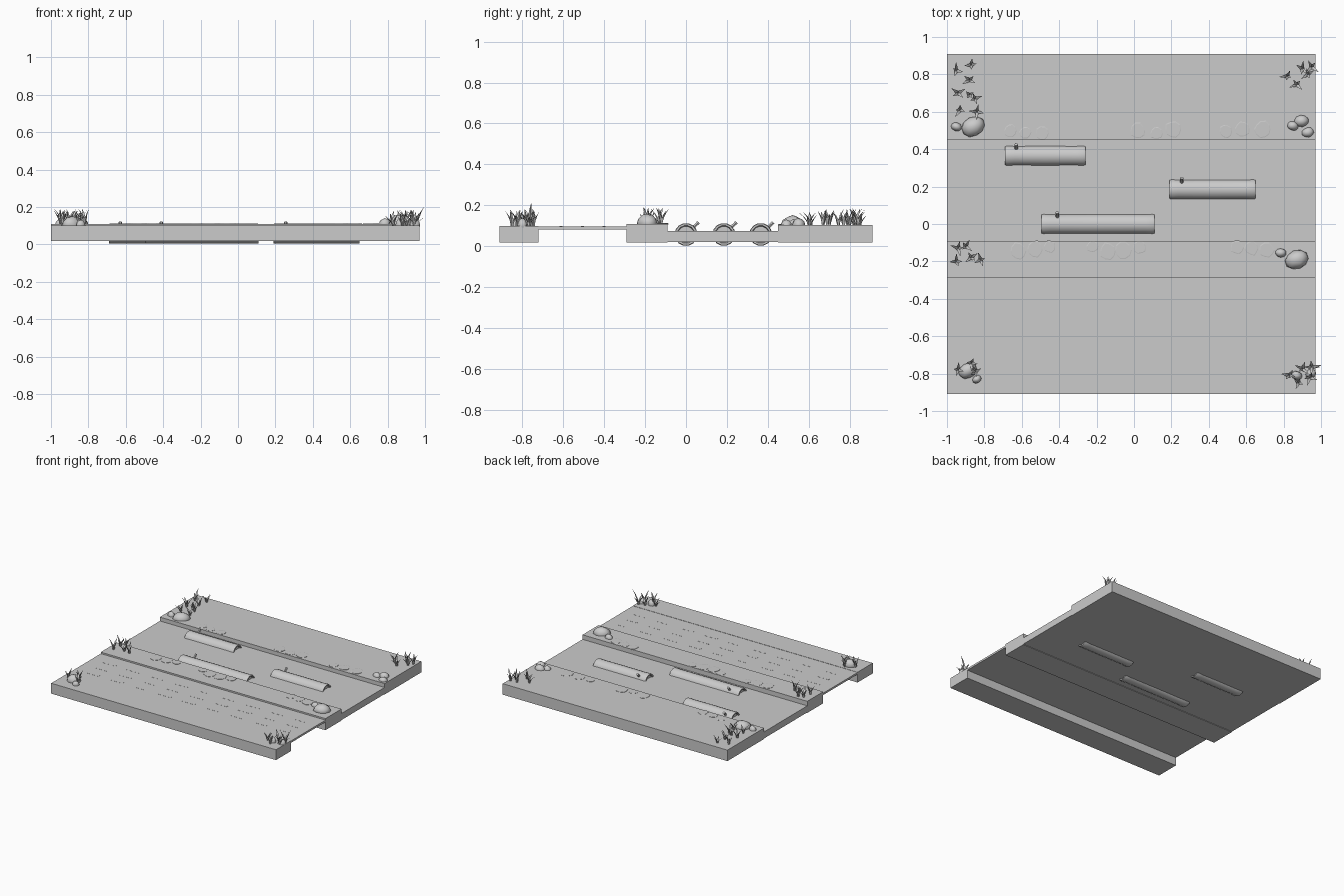
import bpy, bmesh, math, random
from mathutils import Vector

if "Cube" in bpy.data.objects:
    bpy.data.objects.remove(bpy.data.objects["Cube"])

random.seed(4)


def finish(bm, name, smooth=None):
    bmesh.ops.recalc_face_normals(bm, faces=bm.faces)
    me = bpy.data.meshes.new(name)
    bm.to_mesh(me)
    bm.free()
    ob = bpy.data.objects.new(name, me)
    bpy.context.collection.objects.link(ob)
    if smooth:
        bpy.ops.object.select_all(action='DESELECT')
        ob.select_set(True)
        bpy.context.view_layer.objects.active = ob
        bpy.ops.object.shade_smooth_by_angle(angle=math.radians(smooth))
    return ob


def add_box(bm, x0, x1, y0, y1, z0, z1):
    vs = bmesh.ops.create_cube(bm, size=1)['verts']
    for v in vs:
        v.co = Vector(((x0 + x1) / 2 + v.co.x * (x1 - x0),
                       (y0 + y1) / 2 + v.co.y * (y1 - y0),
                       (z0 + z1) / 2 + v.co.z * (z1 - z0)))


def tube(bm, rings):
    """Skin a list of equal-length point rings and cap both ends."""
    loops = [[bm.verts.new(p) for p in r] for r in rings]
    n = len(loops[0])
    for a, b in zip(loops, loops[1:]):
        for i in range(n):
            j = (i + 1) % n
            bm.faces.new((a[i], a[j], b[j], b[i]))
    bm.faces.new(loops[0][::-1])
    bm.faces.new(loops[-1])


# Ground strips: banks, sunken road deck and river
for name, y0, y1, z0, z1 in [("front_bank", -0.91, -0.72, 0.018, 0.10),
                             ("road", -0.72, -0.29, 0.083, 0.098),
                             ("middle_bank", -0.29, -0.09, 0.018, 0.11),
                             ("river", -0.09, 0.45, 0.022, 0.074),
                             ("back_bank", 0.45, 0.91, 0.018, 0.105)]:
    bm = bmesh.new()
    add_box(bm, -1, 0.97, y0, y1, z0, z1)
    finish(bm, name)

# Dashed lane markings
bm = bmesh.new()
for y in (-0.61, -0.505, -0.40):
    for i in range(9):
        x = -0.9 + i * 0.21
        add_box(bm, x, x + 0.11, y - 0.008, y + 0.008, 0.096, 0.0987)
finish(bm, "lane_markings")


# Floating logs with a recessed end and a snapped twig
def log(name, x0, x1, y, twig_x):
    bm = bmesh.new()
    prof = [(0.012, 0.040), (0, 0.044), (0, 0.053), (0.012, 0.056), (0.05, 0.054)]
    n = 14
    stations = [(x0 + d, r) for d, r in prof]
    stations += [((x0 + x1) / 2, 0.055)]
    stations += [(x1 - d, r) for d, r in reversed(prof)]
    tube(bm, [[(x, y + r * math.cos(2 * math.pi * i / n),
                0.058 + r * math.sin(2 * math.pi * i / n)) for i in range(n)]
              for x, r in stations])
    d = Vector((0, 0.62, 0.6)).normalized()
    u, w = Vector((1, 0, 0)), Vector((1, 0, 0)).cross(d)
    c = Vector((twig_x, y, 0.058))
    tube(bm, [[c + d * t + (u * math.cos(k * math.pi / 3) + w * math.sin(k * math.pi / 3)) * r
               for k in range(6)] for t, r in ((0.045, 0.010), (0.07, 0.008), (0.085, 0.010))])
    finish(bm, name, 40)


log("log_back", -0.69, -0.26, 0.365, -0.63)
log("log_middle", 0.19, 0.65, 0.185, 0.255)
log("log_front", -0.495, 0.11, 0.0, -0.41)

# Low flat pads along the water's edge
bm = bmesh.new()
pads = [(-0.66, .50, .035), (-0.58, .49, .032), (-0.49, .485, .036),
        (0.02, .50, .04), (0.12, .485, .034), (0.21, .505, .045),
        (0.49, .495, .035), (0.58, .51, .04), (0.69, .505, .045),
        (-0.62, -.145, .045), (-0.53, -.135, .045), (-0.45, -.12, .032),
        (-0.22, -.12, .032), (-0.14, -.145, .045), (-0.06, -.14, .045), (0.03, -.125, .034),
        (0.55, -.125, .035), (0.63, -.13, .038), (0.71, -.14, .04)]
for x, y, r in pads:
    top = 0.108 if y > 0 else 0.113
    pts = [(math.cos(i * math.pi / 5), math.sin(i * math.pi / 5), random.uniform(.88, 1.12))
           for i in range(10)]
    tube(bm, [[(x + a * r * k * s, y + b * r * k * s, z) for a, b, k in pts]
              for s, z in ((1, top - 0.006), (1, top - 0.001), (0.88, top))])
finish(bm, "edge_pads")

# Rounded boulders
bm = bmesh.new()
rocks = [(-.86, .52, .066, .05), (-.95, .52, .03, .035),
         (.895, .55, .04, .035), (.85, .525, .032, .03), (.93, .49, .034, .028),
         (.87, -.19, .064, .05), (.785, -.155, .03, .03),
         (-.89, -.785, .052, .05), (-.84, -.83, .026, .03),
         (.87, -.81, .03, .04), (.945, -.80, .03, .035)]
for x, y, r, h in rocks:
    ground = 0.11 if -0.3 < y < 0 else 0.102
    vs = bmesh.ops.create_icosphere(bm, subdivisions=2, radius=1)['verts']
    turn = random.uniform(-0.5, 0.5)
    for v in vs:
        k = random.uniform(0.93, 1.04)
        px, py = v.co.x * r * k, v.co.y * r * 0.8 * k
        v.co = Vector((x + px * math.cos(turn) - py * math.sin(turn),
                       y + px * math.sin(turn) + py * math.cos(turn),
                       ground + max(v.co.z * h * k, -0.012)))
finish(bm, "rocks", 50)


# Curved tapering grass blade
def blade(bm, x, y, z, ang, reach, height):
    out = Vector((math.cos(ang), math.sin(ang), 0))
    side = Vector((-out.y, out.x, 0))
    rings = []
    for t, w in ((0, .007), (.35, .009), (.7, .006), (1, .0008)):
        c = Vector((x, y, z)) + out * reach * t ** 1.8 + Vector((0, 0, height * t))
        ring = [c + side * w, c + out * w * 0.6, c - side * w]
        rings.append([Vector((max(-.985, min(1.0, p.x)), max(-.91, min(.91, p.y)), p.z))
                      for p in ring])
    tube(bm, rings)


clumps = {
    "grass_back_left": (.103, [(-.95, .82), (-.87, .85), (-.88, .77), (-.94, .70), (-.85, .67),
                               (-.88, .69), (-.93, .61), (-.84, .60)]),
    "grass_back_right": (.103, [(.82, .79), (.90, .83), (.93, .80), (.87, .745), (.95, .84)]),
    "grass_middle_left": (.108, [(-.94, -.13), (-.95, -.20), (-.87, -.18), (-.82, -.19), (-.90, -.12)]),
    "grass_front_right": (.098, [(.83, -.81), (.90, -.775), (.88, -.85), (.95, -.765), (.94, -.82)]),
    "grass_front_left": (.098, [(-.94, -.78), (-.87, -.745), (-.85, -.79)]),
}
for name, (z, spots) in clumps.items():
    bm = bmesh.new()
    for x, y in spots:
        start = random.uniform(0, 6.28)
        for k in range(4):
            blade(bm, x, y, z, start + k * math.pi / 2 + random.uniform(-.4, .4),
                  random.uniform(.02, .045), random.uniform(.045, .085))
    # one taller blade on the right-hand edge
    if name == "grass_front_right":
        blade(bm, .955, -.765, z, 0.2, .046, .112)
    finish(bm, name)
